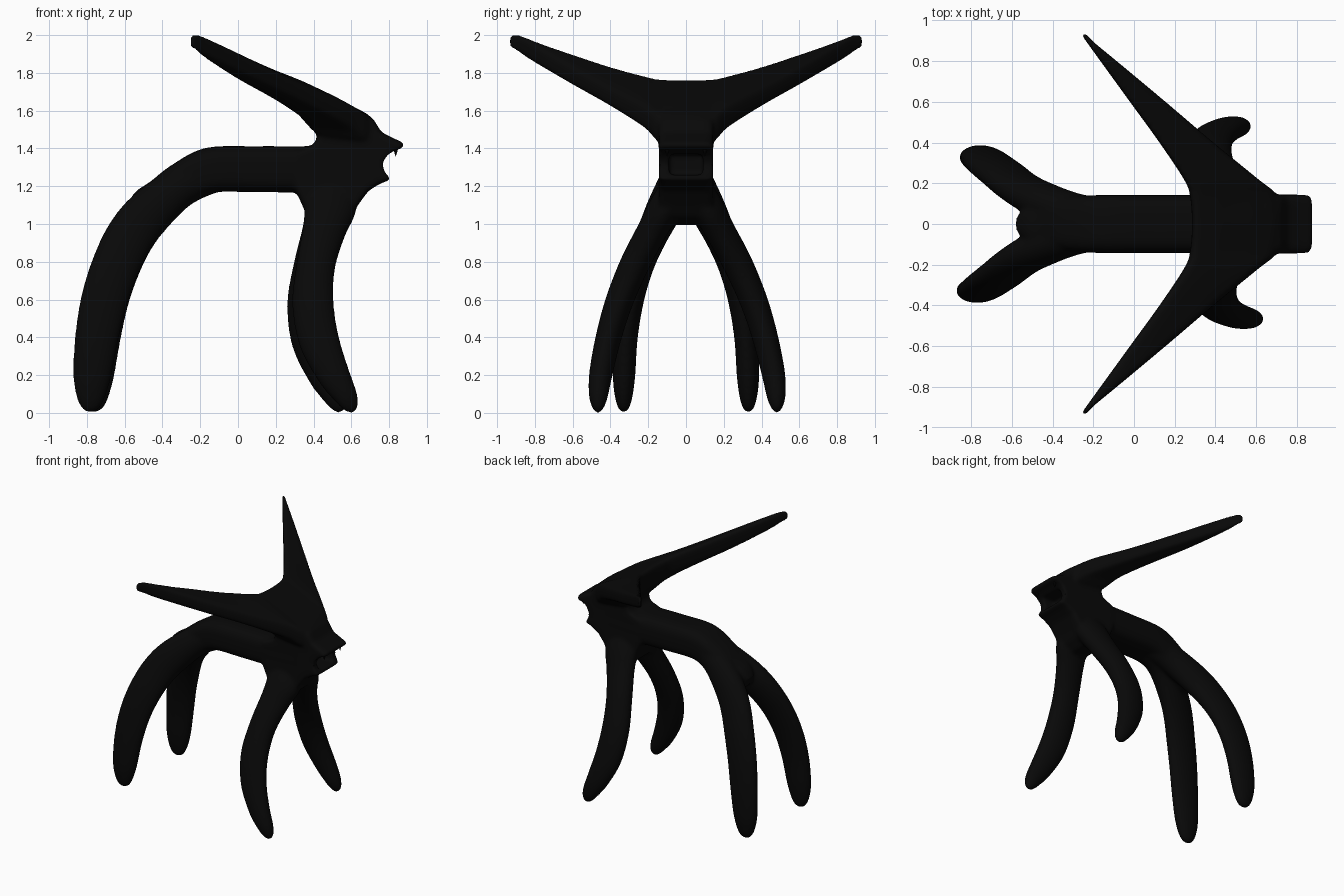
import bpy, bmesh, math
from mathutils import Vector

if "Cube" in bpy.data.objects:
    bpy.data.objects.remove(bpy.data.objects["Cube"])

black = bpy.data.materials.new("soot_black")
black.diffuse_color = (0.0025, 0.0025, 0.0025, 1)
black.use_nodes = True
black.node_tree.nodes["Principled BSDF"].inputs["Base Color"].default_value = black.diffuse_color


def loft(name, rings, steps=5):
    """Closed skin through rings of points, with smooth interpolation between them."""
    fine = []
    for i in range(len(rings) - 1):
        a, b = rings[max(i - 1, 0)], rings[i]
        c, d = rings[i + 1], rings[min(i + 2, len(rings) - 1)]
        for s in range(steps):
            t = s / steps
            fine.append([0.5 * (2 * q + (r - p) * t + (2 * p - 5 * q + 4 * r - w) * t * t
                                + (3 * q - p - 3 * r + w) * t ** 3)
                         for p, q, r, w in zip(a, b, c, d)])
    fine.append(rings[-1])
    bm = bmesh.new()
    rows = [[bm.verts.new(p) for p in ring] for ring in fine]
    n = len(rows[0])
    for r0, r1 in zip(rows, rows[1:]):
        for k in range(n):
            bm.faces.new((r0[k], r0[(k + 1) % n], r1[(k + 1) % n], r1[k]))
    bm.faces.new(rows[0][::-1])
    bm.faces.new(rows[-1])
    bmesh.ops.triangulate(bm, faces=[f for f in bm.faces if len(f.verts) > 4])
    bmesh.ops.recalc_face_normals(bm, faces=bm.faces)
    me = bpy.data.meshes.new(name)
    bm.to_mesh(me)
    bm.free()
    ob = bpy.data.objects.new(name, me)
    bpy.context.collection.objects.link(ob)
    return ob


def tube(name, path, power=1.0, n=20):
    """Path entries: x, y, z, half depth in the xz plane, half width in y."""
    pts = [Vector(p[:3]) for p in path]
    rings = []
    for i, p in enumerate(path):
        t = (pts[min(i + 1, len(pts) - 1)] - pts[max(i - 1, 0)]).normalized()
        side = (Vector((0, 1, 0)) - t * t.y).normalized()
        up = side.cross(t)
        ring = []
        for k in range(n):
            c, s = math.cos(math.tau * k / n), math.sin(math.tau * k / n)
            c, s = (math.copysign(abs(v) ** power, v) for v in (c, s))
            ring.append(pts[i] + up * c * p[3] + side * s * p[4])
        rings.append(ring)
    return loft(name, rings)


def rounded(corners, cut):
    """Cut each corner of a closed outline."""
    out = []
    for i, p in enumerate(corners):
        out += [p.lerp(corners[i - 1], cut), p.lerp(corners[(i + 1) % len(corners)], cut)]
    return out


# Torso, tapering to a short wedge between the hind legs
parts = [tube("body", [(-0.56, 0, 1.07, 0.05, 0.045), (-0.5, 0, 1.1, 0.085, 0.085),
                       (-0.42, 0, 1.14, 0.095, 0.11),
                       (-0.3, 0, 1.215, 0.11, 0.135), (-0.15, 0, 1.285, 0.12, 0.143),
                       (0.1, 0, 1.29, 0.122, 0.143), (0.35, 0, 1.29, 0.122, 0.143),
                       (0.6, 0, 1.3, 0.12, 0.143)], 0.6)]

# Head and chest: side outline with open jaws, narrowed at the cheeks
outline = [(0.34, 1.1), (0.37, 1.03), (0.45, 0.995), (0.53, 0.995), (0.595, 1.04), (0.635, 1.1),
           (0.69, 1.175), (0.75, 1.213), (0.81, 1.235), (0.775, 1.28), (0.765, 1.32), (0.79, 1.365),
           (0.83, 1.39), (0.88, 1.405), (0.878, 1.43), (0.82, 1.455), (0.76, 1.485),
           (0.72, 1.55), (0.66, 1.595), (0.42, 1.66), (0.42, 1.46), (0.4, 1.42), (0.3, 1.38), (0.3, 1.19)]
head = []
for y, f in ((-0.144, 0.93), (-0.127, 0.985), (-0.1, 1), (0.1, 1), (0.127, 0.985), (0.144, 0.93)):
    head.append([Vector((0.55 + (x - 0.55) * f, y, 1.3 + (z - 1.3) * f)) for x, z in outline])
parts.append(loft("head", head, 1))

# Swept-back pair of horns: y, rear x, front x, rear top, front top, front bottom,
# keel x, keel z, rear bottom
half = [(0, 0.285, 0.72, 1.782, 1.57, 1.43, 0.425, 1.46, 1.63),
        (0.14, 0.275, 0.7, 1.788, 1.575, 1.43, 0.425, 1.46, 1.63),
        (0.22, 0.245, 0.61, 1.803, 1.63, 1.505, 0.375, 1.53, 1.645),
        (0.4, 0.125, 0.39, 1.85, 1.72, 1.62, 0.23, 1.64, 1.7),
        (0.6, -0.02, 0.155, 1.912, 1.83, 1.735, 0.05, 1.745, 1.775),
        (0.8, -0.165, -0.085, 1.975, 1.95, 1.855, -0.13, 1.855, 1.865),
        (0.89, -0.23, -0.194, 2.008, 2.0, 1.912, -0.21, 1.91, 1.915),
        (0.935, -0.262, -0.236, 2.0, 1.995, 1.94, -0.25, 1.938, 1.94)]
rings = []
for y, x0, x1, a, b, c, kx, kz, d in [(-h[0],) + h[1:] for h in half[:0:-1]] + half:
    rings.append(rounded(rounded([Vector((x0, y, a)), Vector((x1, y, b)), Vector((x1, y, c)),
                                  Vector((kx, y, kz)), Vector((x0, y, d))], 0.12), 0.25))
parts.append(loft("horns", rings))

# Legs: each side has a slightly different stance
front = [(0.5, 0.055, 1.2, 0.14, 0.075), (0.488, 0.118, 1.08, 0.137, 0.085),
         (0.455, 0.182, 0.96, 0.115, 0.08), (0.412, 0.275, 0.78, 0.104, 0.079),
         (0.397, 0.357, 0.58, 0.111, 0.074), (0.43, 0.415, 0.38, 0.108, 0.068),
         (0.507, 0.452, 0.2, 0.087, 0.062), (0.57, 0.464, 0.09, 0.064, 0.051),
         (0.6, 0.466, 0.03, 0.042, 0.032), (0.61, 0.466, 0.002, 0.014, 0.012)]
hind = [(-0.12, 0.02, 1.28, 0.11, 0.1), (-0.3, 0.055, 1.2, 0.11, 0.1),
        (-0.47, 0.125, 1.06, 0.127, 0.092), (-0.57, 0.183, 0.935, 0.131, 0.081),
        (-0.647, 0.243, 0.78, 0.129, 0.073),
        (-0.708, 0.288, 0.6, 0.125, 0.066), (-0.748, 0.317, 0.4, 0.117, 0.062),
        (-0.772, 0.328, 0.2, 0.102, 0.06), (-0.78, 0.33, 0.09, 0.079, 0.048),
        (-0.782, 0.33, 0.03, 0.052, 0.032), (-0.784, 0.33, 0.002, 0.017, 0.012)]
for side in (-1, 1):
    for label, path, slide, spread in (("front_leg", front, -0.065, 0.015), ("hind_leg", hind, 0.02, 0)):
        posed = []
        for x, y, z, d, w in path:
            low = max(0, 1 - z) if side > 0 else 0
            posed.append((x + slide * low, side * (y + spread * low), z, d, w))
        parts.append(tube(label, posed))

# Fuse everything into one skin, hollow the mouth and soften the joints
bpy.ops.object.select_all(action='DESELECT')
for ob in parts:
    ob.select_set(True)
creature = parts[0]
bpy.context.view_layer.objects.active = creature
bpy.ops.object.join()
creature.name = "creature_body"

bpy.ops.mesh.primitive_cube_add(size=1, location=(0.8, 0, 1.315))
cutter = bpy.context.object
cutter.name = "mouth_cutter"
cutter.scale = (0.24, 0.18, 0.11)
cutter.hide_render = True

bpy.context.view_layer.objects.active = creature
fuse = creature.modifiers.new("fuse", 'REMESH')
mouth = creature.modifiers.new("mouth", 'BOOLEAN')
mouth.operation = 'DIFFERENCE'
mouth.object = cutter
even = creature.modifiers.new("even", 'REMESH')
for mod in (fuse, even):
    mod.mode = 'VOXEL'
    mod.voxel_size = 0.01
soften = creature.modifiers.new("soften", 'SMOOTH')
soften.factor = 0.5
soften.iterations = 14
for mod in ("fuse", "mouth", "even", "soften"):
    bpy.ops.object.modifier_apply(modifier=mod)
bpy.data.objects.remove(cutter)

# Fangs under the upper jaw
fangs = []
for y in (-0.1, 0.1):
    bpy.ops.mesh.primitive_cone_add(vertices=8, radius1=0.016, radius2=0.001, depth=0.05,
                                    location=(0.835, y, 1.383), rotation=(math.pi, 0, 0))
    bpy.context.object.name = "fang"
    fangs.append(bpy.context.object)

for ob in [creature] + fangs:
    ob.data.materials.clear()
    ob.data.materials.append(black)
    bpy.ops.object.select_all(action='DESELECT')
    ob.select_set(True)
    bpy.context.view_layer.objects.active = ob
    bpy.ops.object.shade_smooth_by_angle(angle=math.radians(40))
